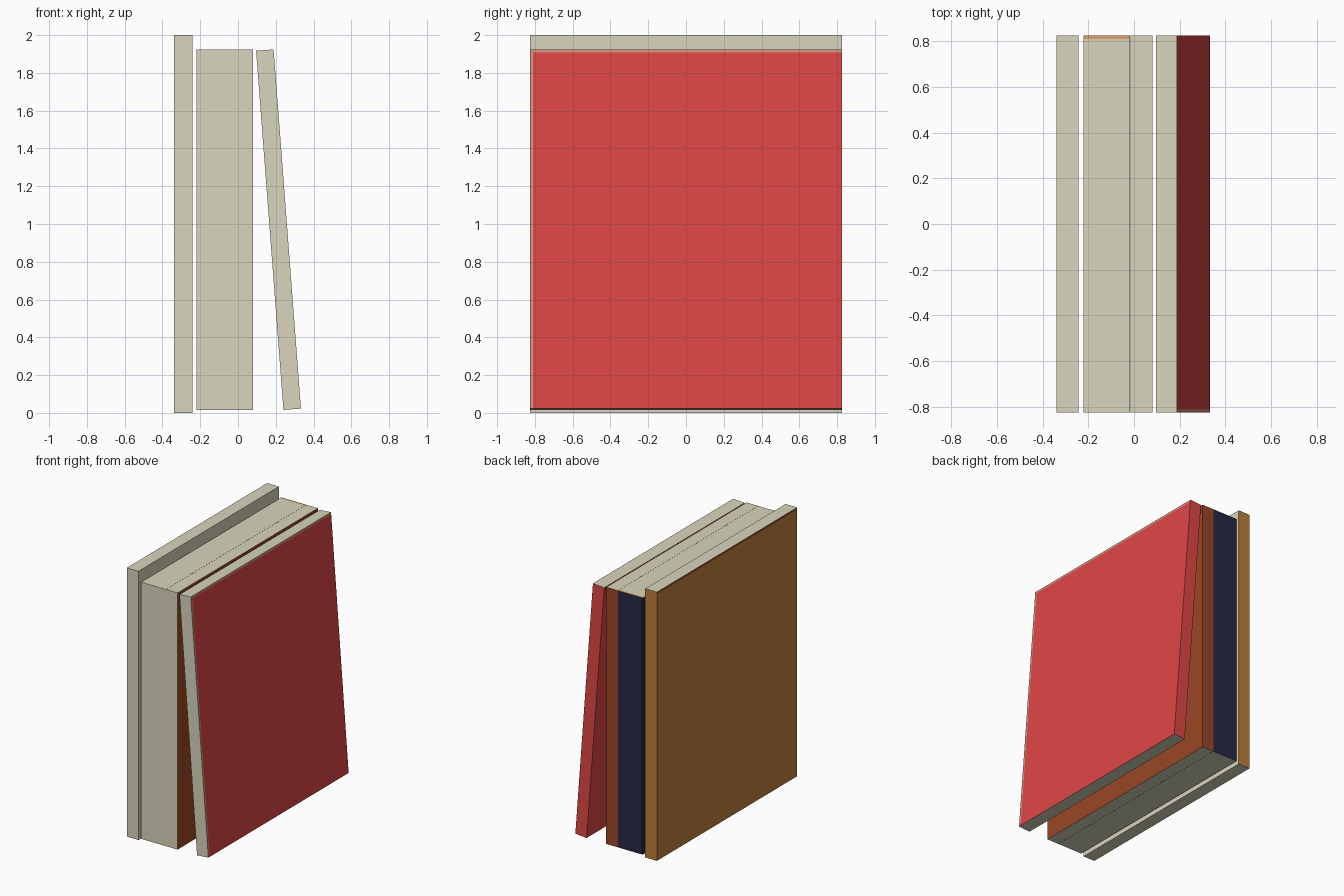
import bpy, bmesh, math
from mathutils import Matrix, Vector

if "Cube" in bpy.data.objects:
    bpy.data.objects.remove(bpy.data.objects["Cube"])


def material(name, r, g, b):
    def lin(c):
        c /= 255
        return c / 12.92 if c <= 0.04045 else ((c + 0.055) / 1.055) ** 2.4
    m = bpy.data.materials.new(name)
    m.diffuse_color = (lin(r), lin(g), lin(b), 1)
    m.use_nodes = True
    m.node_tree.nodes["Principled BSDF"].inputs["Base Color"].default_value = m.diffuse_color
    return m


paper = material("cream_paper", 216, 213, 189)
red = material("red_cover", 222, 70, 69)
pink = material("faded_red_edge", 218, 146, 130)
brown = material("brown_cover", 154, 71, 37)
navy = material("navy_cover", 39, 39, 71)
tan = material("tan_cover", 191, 128, 58)
orange = material("orange_band", 224, 160, 108)

DEPTH = 1.65
EDGE = 0.016


def book(name, cx, cz, width, height, cover, right=None, trim=None,
         trim_rule=None, tilt=0):
    """Box with pages in front, top and bottom; cover on spine and sides."""
    bm = bmesh.new()
    bmesh.ops.create_cube(bm, size=1)
    bmesh.ops.scale(bm, vec=(width, DEPTH, height), verts=bm.verts)
    hy, hz = DEPTH / 2, height / 2
    # cut narrow margins at the top, fore edge and spine
    if trim:
        for co, no in (((0, 0, hz - EDGE), (0, 0, 1)),
                       ((0, -hy + EDGE, 0), (0, 1, 0)),
                       ((0, hy - EDGE, 0), (0, 1, 0))):
            bmesh.ops.bisect_plane(bm, geom=bm.verts[:] + bm.edges[:] + bm.faces[:],
                                   plane_co=co, plane_no=no)
    bm.normal_update()
    for f in bm.faces:
        n, c = f.normal, f.calc_center_median()
        if n.z > 0.5 or n.z < -0.5 or n.y < -0.5:
            f.material_index = 0
        elif n.x > 0.5:
            f.material_index = 2
        else:
            f.material_index = 1
        if trim and trim_rule(n, c, hy - EDGE, hz - EDGE):
            f.material_index = 3
    bm.transform(Matrix.Translation((cx, 0, cz)) @ Matrix.Rotation(tilt, 4, 'Y'))
    me = bpy.data.meshes.new(name)
    bm.to_mesh(me)
    bm.free()
    for m in (paper, cover, right or cover, trim or cover):
        me.materials.append(m)
    bpy.context.collection.objects.link(bpy.data.objects.new(name, me))


# tall tan book with a dark band along the top of its outer side
book("tan_book", -0.29, 1.0, 0.096, 2.0, tan, right=paper, trim=brown,
     trim_rule=lambda n, c, y, z: n.x < -0.5 and c.z > z)
# thick navy book with an orange band at the spine end of its top
book("navy_book", -0.119, 0.97, 0.204, 1.91, navy, trim=orange,
     trim_rule=lambda n, c, y, z: n.z > 0.5 and c.y > y)
# thin brown book
book("brown_book", 0.032, 0.97, 0.096, 1.91, brown)
# leaning red book with faded top and fore edges
book("leaning_red_book", 0.2145, 0.97, 0.093, 1.907, red, trim=pink,
     trim_rule=lambda n, c, y, z: n.x > 0.5 and (c.z > z or c.y < -y),
     tilt=-math.atan(0.145 / 1.905))
